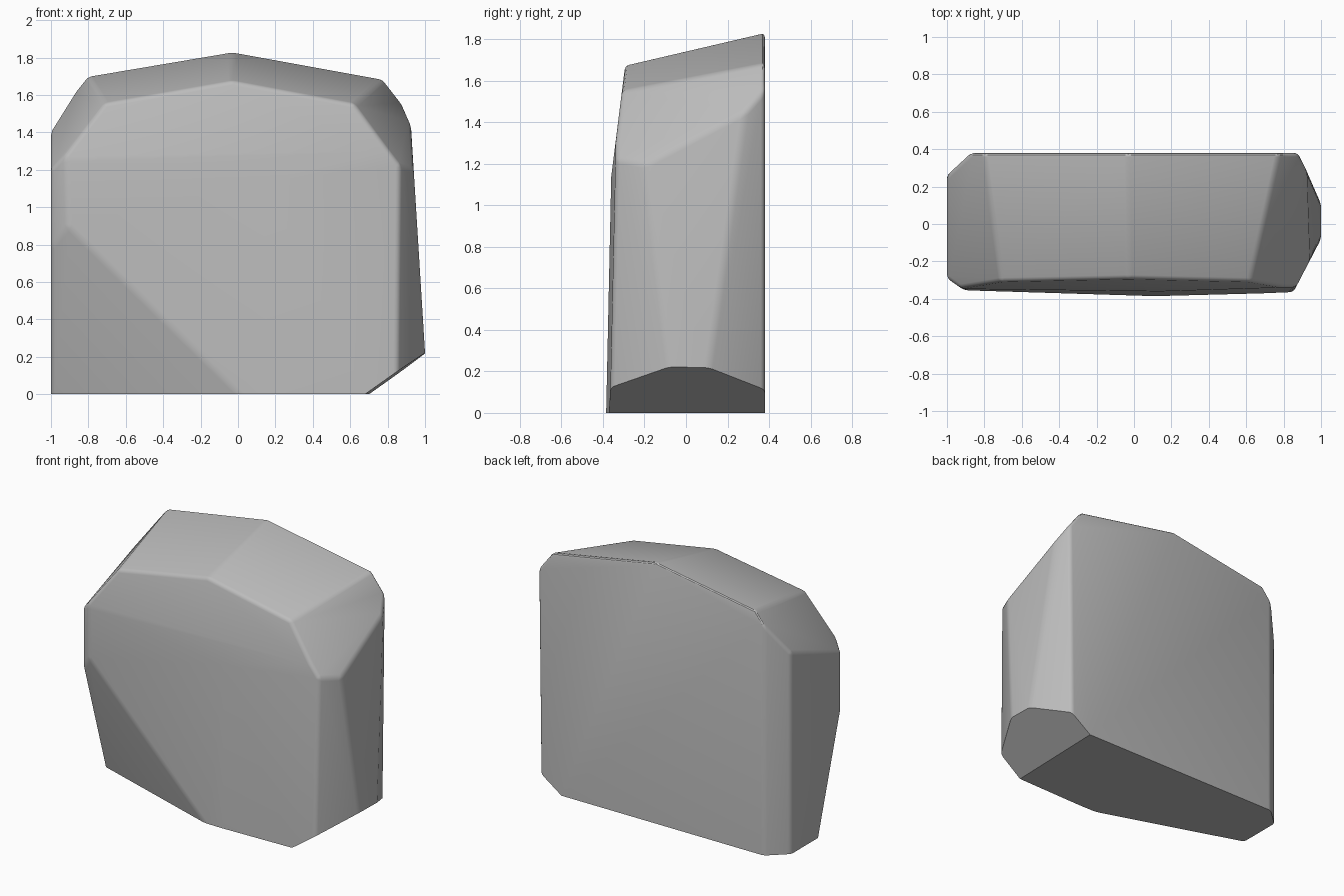
import bpy, bmesh, math
from mathutils import Vector

cube = bpy.data.objects.get("Cube")
if cube:
    bpy.data.objects.remove(cube, do_unlink=True)

CENTRE = Vector((0, 0, 0.8))


def cut(bm, a, b, c):
    """Slice off everything beyond the plane through three points."""
    a, b, c = Vector(a), Vector(b), Vector(c)
    n = (b - a).cross(c - a).normalized()
    if n.dot(a - CENTRE) < 0:
        n = -n
    geom = bm.verts[:] + bm.edges[:] + bm.faces[:]
    res = bmesh.ops.bisect_plane(bm, geom=geom, dist=1e-5, plane_co=a,
                                 plane_no=n, clear_outer=True)
    edges = [e for e in res["geom_cut"] if isinstance(e, bmesh.types.BMEdge)]
    if edges:
        bmesh.ops.contextual_create(bm, geom=edges)


# Rough block, left long at the bottom so the base can be sliced flat later
bm = bmesh.new()
bmesh.ops.create_cube(bm, size=1)
for v in bm.verts:
    v.co = (-1 if v.co.x < 0 else 1.2, 0.38 if v.co.y > 0 else -0.6,
            2.2 if v.co.z > 0 else -0.6)

facets = [
    # front, in two slightly angled halves, and its leaning upper part
    ((0.14, -0.385, 0), (0.14, -0.36, 1.15), (-0.9, -0.355, 0.9)),
    ((0.14, -0.385, 0), (0.14, -0.36, 1.15), (0.87, -0.355, 0.5)),
    ((0, -0.355, 1.18), (1, -0.355, 1.18), (0, -0.3, 1.62)),
    # roof slopes
    ((-0.03, -0.27, 1.68), (-0.03, 0.33, 1.82), (-0.74, -0.27, 1.56)),
    ((-0.03, -0.27, 1.68), (-0.03, 0.33, 1.82), (0.63, -0.27, 1.56)),
    # upper corners
    ((-0.72, -0.27, 1.56), (-0.98, -0.31, 1.22), (-0.83, 0.36, 1.66)),
    ((0.63, -0.27, 1.56), (0.88, -0.31, 1.22), (0.78, 0.36, 1.67)),
    # +x side: middle, front and back facets
    ((1, 0, 0.22), (1, 0.1, 0.22), (0.925, 0, 1.43)),
    ((0.87, -0.33, 0.2), (0.87, -0.33, 1.2), (1, -0.08, 0.22)),
    ((0.87, 0.36, 0.2), (1, 0.11, 0.22), (0.91, 0.31, 1.4)),
    # large diagonal facet at the lower front
    ((-1, -0.05, 0), (0, -0.38, 0), (-1, -0.34, 0.95)),
    # upright chamfers on the -x side
    ((-1, 0.26, 0), (-1, 0.26, 1), (-0.87, 0.38, 0)),
    ((-1, -0.29, 0), (-1, -0.29, 1), (-0.9, -0.36, 0)),
]
for f in facets:
    cut(bm, *f)

# Worn, rounded edges
bmesh.ops.remove_doubles(bm, verts=bm.verts, dist=0.004)
bm.normal_update()
worn = [e for e in bm.edges if e.is_manifold and e.calc_face_angle(0) > math.radians(14)]
bmesh.ops.bevel(bm, geom=worn, offset=0.045, offset_type='OFFSET', segments=3,
                profile=0.5, affect='EDGES', clamp_overlap=True)

# Crisp cuts: lower +x corner and flat base
cut(bm, (0.68, -0.35, 0), (0.7, 0.36, 0), (1, 0, 0.22))
cut(bm, (0, 0, 0), (1, 0, 0), (0, 1, 0))
bmesh.ops.recalc_face_normals(bm, faces=bm.faces)

mesh = bpy.data.meshes.new("stone_block")
bm.to_mesh(mesh)
bm.free()
stone = bpy.data.objects.new("stone_block", mesh)
bpy.context.collection.objects.link(stone)

# Plain grey stone
mat = bpy.data.materials.new("grey_stone")
mat.use_nodes = True
grey = (0.5, 0.5, 0.5, 1)
mat.diffuse_color = grey
mat.node_tree.nodes["Principled BSDF"].inputs["Base Color"].default_value = grey
mesh.materials.append(mat)

bpy.context.view_layer.objects.active = stone
stone.select_set(True)
bpy.ops.object.shade_smooth_by_angle(angle=math.radians(30))
